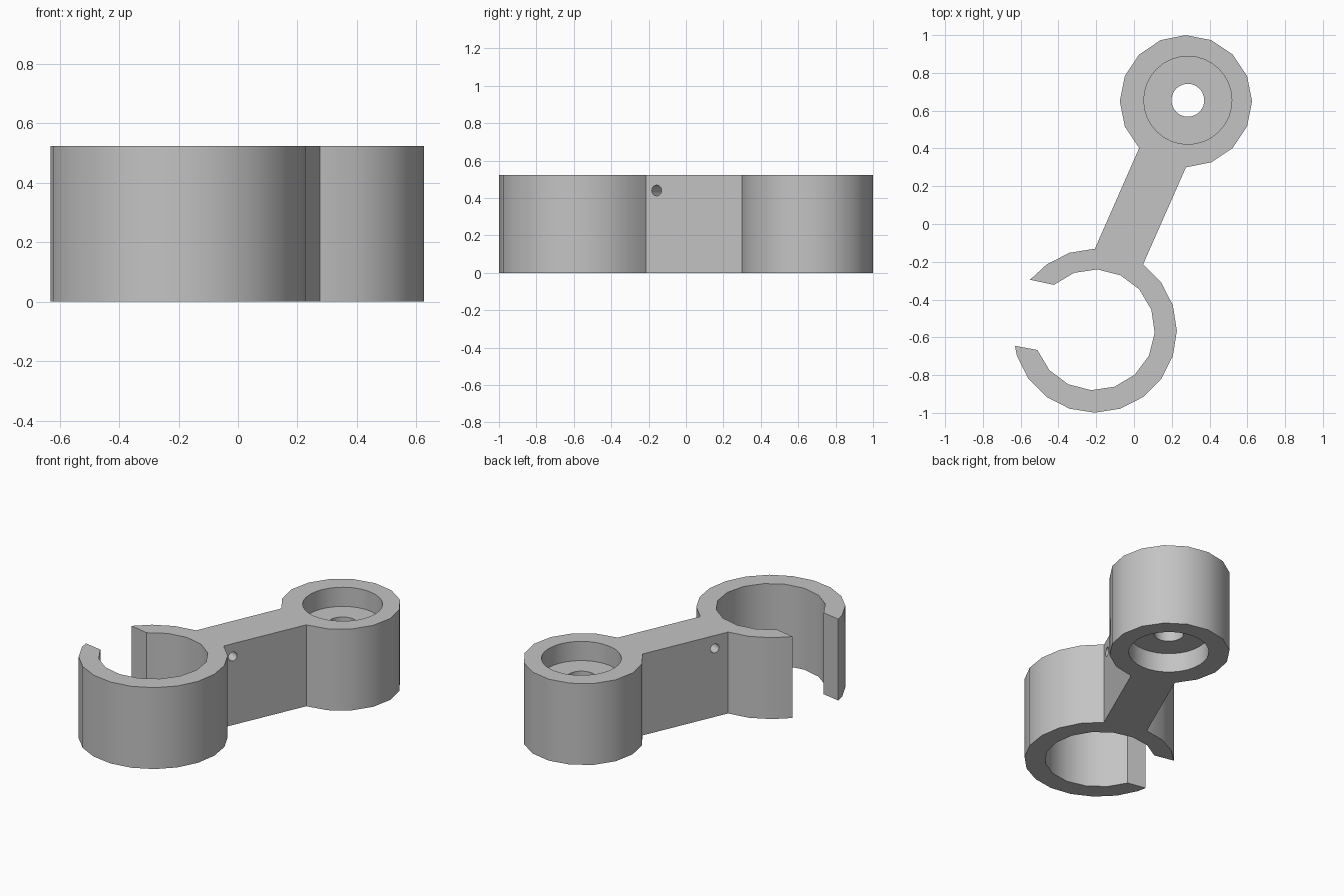
import bpy, bmesh
from math import cos, sin, radians
from mathutils import Vector

cube = bpy.data.objects.get("Cube")
if cube:
    bpy.data.objects.remove(cube, do_unlink=True)

HEIGHT = 0.523
CLIP = Vector((-0.207, -0.565))
CLIP_BORE = Vector((-0.21, -0.56))
HEAD = Vector((0.275, 0.65))
SOCKET = Vector((0.285, 0.655))

grey = bpy.data.materials.new("light_grey")
grey.use_nodes = True
colour = (0.55, 0.55, 0.55, 1)
grey.diffuse_color = colour
grey.node_tree.nodes["Principled BSDF"].inputs["Base Color"].default_value = colour


def arc(centre, radius, start, step, count):
    """Points on a circle, angles in degrees."""
    angles = [radians(start + step * i) for i in range(count)]
    return [centre + radius * Vector((cos(a), sin(a))) for a in angles]


def prism(name, outline, height):
    """Solid made by raising a flat outline from z = 0."""
    bm = bmesh.new()
    base = bm.faces.new([bm.verts.new((p.x, p.y, 0)) for p in outline])
    raised = bmesh.ops.extrude_face_region(bm, geom=[base])["geom"]
    verts = [v for v in raised if isinstance(v, bmesh.types.BMVert)]
    bmesh.ops.translate(bm, verts=verts, vec=(0, 0, height))
    bmesh.ops.recalc_face_normals(bm, faces=bm.faces)
    mesh = bpy.data.meshes.new(name)
    bm.to_mesh(mesh)
    bm.free()
    mesh.materials.append(grey)
    obj = bpy.data.objects.new(name, mesh)
    bpy.context.collection.objects.link(obj)
    return obj


def drill(target, centre, radius, depth, axis=(0, 0, 1), sides=32):
    """Cut a round hole centred on a point along an axis."""
    bpy.ops.mesh.primitive_cylinder_add(
        vertices=sides, radius=radius, depth=depth, location=centre,
        rotation=Vector(axis).to_track_quat("Z", "Y").to_euler())
    cutter = bpy.context.object
    cutter.name = "hole_cutter"
    cutter.hide_render = True
    cutter.data.materials.append(grey)
    cut = target.modifiers.new("hole", "BOOLEAN")
    cut.operation = "DIFFERENCE"
    cut.solver = "EXACT"
    cut.object = cutter
    bpy.context.view_layer.objects.active = target
    bpy.ops.object.modifier_apply(modifier=cut.name)
    bpy.data.objects.remove(cutter, do_unlink=True)


# One outline: open clip, straight arm and round head
outline = [Vector((-0.63, -0.645))]                 # lower lip
outline += arc(CLIP, 0.434, -162, 18, 13)           # clip outside
outline += arc(HEAD, 0.35, -90, 22.5, 15)           # head outside
outline += arc(CLIP, 0.434, 90, 18, 3)              # clip behind the arm
outline += [Vector((-0.55, -0.295))]                # upper lip
outline += arc(CLIP_BORE, 0.32, 132, -22.5, 14)     # clip inside
body = prism("clip_arm", outline, HEIGHT)

# Sockets above and below the web, with a bore through it
for z in (0, HEIGHT):
    drill(body, (*SOCKET, z), 0.233, 0.246)
drill(body, (*SOCKET, HEIGHT / 2), 0.087, 1)

# Small pin hole across the arm
drill(body, (-0.05, -0.102, 0.44), 0.029, 0.6, axis=(0.914, -0.407, 0), sides=16)

bpy.ops.object.select_all(action="DESELECT")
body.select_set(True)
bpy.context.view_layer.objects.active = body
bpy.ops.object.shade_smooth_by_angle(angle=radians(30))
